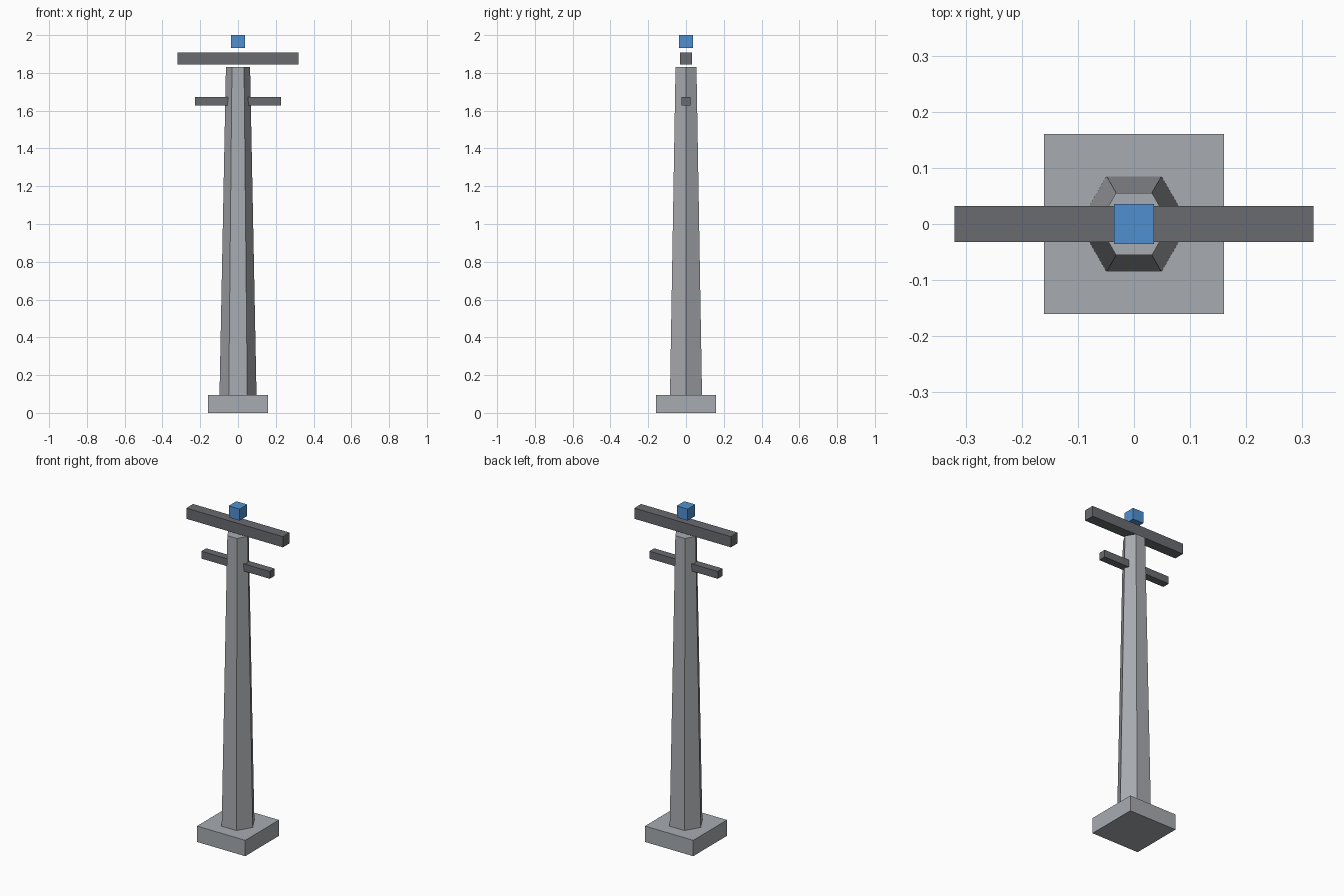
import bpy
import math

if "Cube" in bpy.data.objects:
    bpy.data.objects.remove(bpy.data.objects["Cube"])


def material(name, rgb):
    mat = bpy.data.materials.new(name)
    mat.diffuse_color = (*rgb, 1.0)
    mat.use_nodes = True
    mat.node_tree.nodes["Principled BSDF"].inputs["Base Color"].default_value = mat.diffuse_color
    return mat


concrete = material("light_grey_concrete", (0.39, 0.407, 0.434))
steel = material("dark_grey_steel", (0.138, 0.147, 0.162))
blue = material("blue_cap", (0.08, 0.279, 0.64))


def finish(name, mat):
    obj = bpy.context.object
    obj.name = name
    obj.data.materials.append(mat)
    return obj


def box(name, x, y, z, mat):
    """Box from (min, max) ranges on each axis."""
    ranges = (x, y, z)
    bpy.ops.mesh.primitive_cube_add(size=1, location=[(a + b) / 2 for a, b in ranges])
    obj = finish(name, mat)
    obj.scale = [b - a for a, b in ranges]
    bpy.ops.object.transform_apply(location=False, rotation=False, scale=True)
    return obj


# Square footing
box("footing", (-0.16, 0.16), (-0.16, 0.16), (0, 0.095), concrete)

# Tapered hexagonal pole with corners pointing along x
bottom, top = 0.095, 1.83
bpy.ops.mesh.primitive_cone_add(vertices=6, radius1=0.098, radius2=0.064,
                                depth=top - bottom,
                                location=(0, 0, (bottom + top) / 2),
                                rotation=(0, 0, math.radians(30)))
finish("pole", concrete)

# Upper crossbeam
box("upper_crossbeam", (-0.32, 0.32), (-0.032, 0.032), (1.845, 1.909), steel)

# Short lower arms, set into the pole sides
for side, name in ((-1, "lower_arm_left"), (1, "lower_arm_right")):
    box(name, sorted((side * 0.04, side * 0.227)), (-0.023, 0.023), (1.628, 1.672), steel)

# Cap block above the crossbeam
box("cap_block", (-0.036, 0.036), (-0.036, 0.036), (1.931, 2.0), blue)
